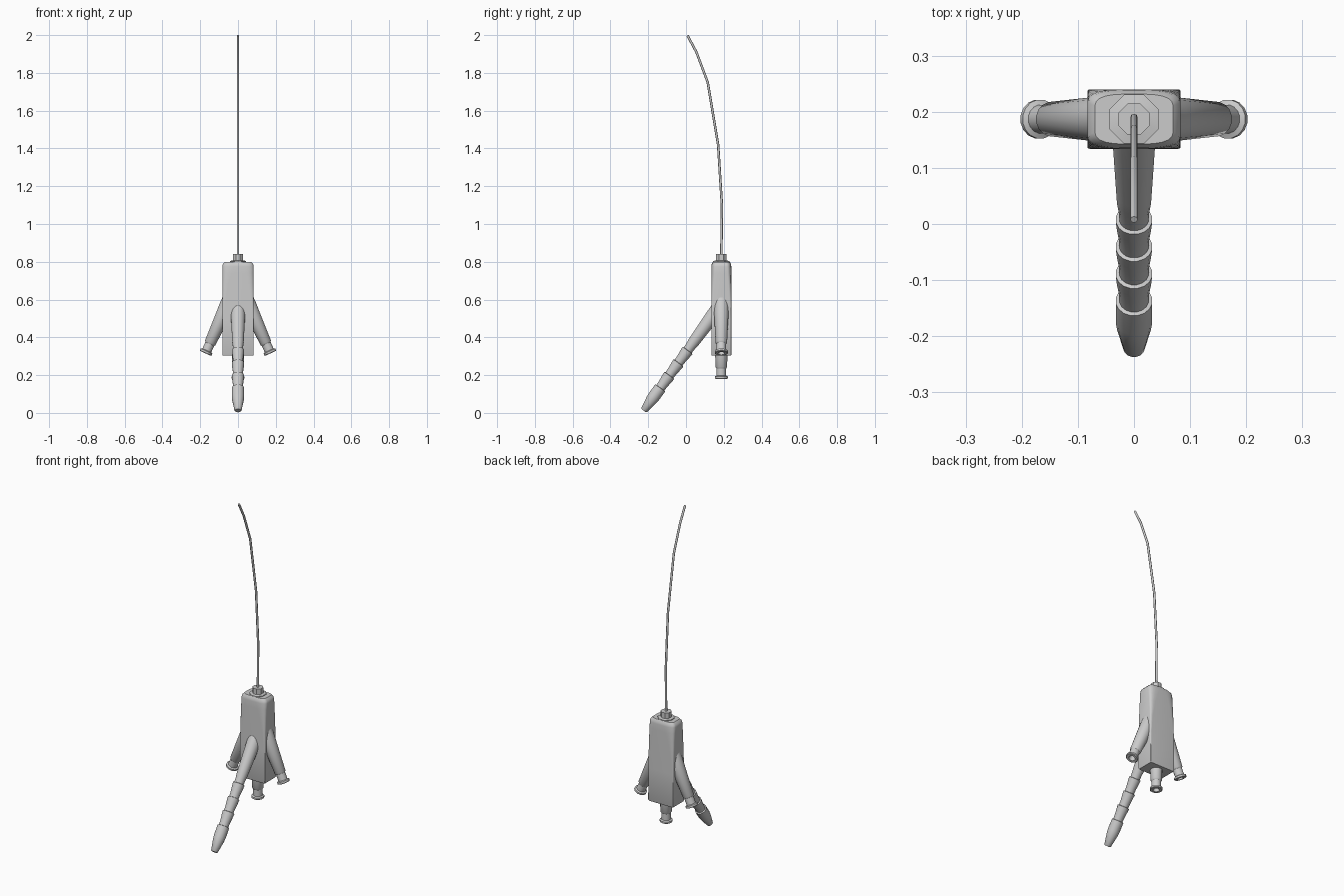
import bpy, bmesh, math
from mathutils import Vector

if "Cube" in bpy.data.objects:
    bpy.data.objects.remove(bpy.data.objects["Cube"])

CY = 0.187  # depth of the body axis


def finish(name, bm, angle=35):
    bmesh.ops.recalc_face_normals(bm, faces=bm.faces)
    me = bpy.data.meshes.new(name)
    bm.to_mesh(me)
    bm.free()
    ob = bpy.data.objects.new(name, me)
    bpy.context.collection.objects.link(ob)
    bpy.ops.object.select_all(action='DESELECT')
    ob.select_set(True)
    bpy.context.view_layer.objects.active = ob
    bpy.ops.object.shade_smooth_by_angle(angle=math.radians(angle))
    return ob


def loft(bm, rings):
    loops = [[bm.verts.new(p) for p in r] for r in rings]
    for a, b in zip(loops, loops[1:]):
        n = len(a)
        for i in range(n):
            bm.faces.new((a[i], a[(i + 1) % n], b[(i + 1) % n], b[i]))
    bm.faces.new(loops[0])
    bm.faces.new(loops[-1])


def turned(name, start, direction, profile, sides=16):
    """Solid of revolution: profile is (distance along the axis, radius)."""
    d = Vector(direction).normalized()
    u = Vector((0, 1, 0)) if abs(d.y) < 0.01 else Vector((1, 0, 0))
    v = d.cross(u)
    rings = []
    for s, r in profile:
        c = Vector(start) + d * s
        rings.append([c + r * (u * math.cos(t) + v * math.sin(t))
                      for t in ((i + 0.5) * math.tau / sides for i in range(sides))])
    bm = bmesh.new()
    loft(bm, rings)
    return finish(name, bm)


def section(z, f, g, scale=1.0):
    """Rounded rectangle: f, g are the flat half lengths of front and side."""
    a, b = 0.083, 0.053
    quarter = []
    for i in range(6):
        t = i / 5
        x = (1 - t) ** 2 * a + 2 * t * (1 - t) * a + t * t * f
        y = (1 - t) ** 2 * g + 2 * t * (1 - t) * b + t * t * b
        quarter.append((x * scale, y * scale))
    pts = quarter + [(-x, y) for x, y in reversed(quarter)]
    pts += [(-x, -y) for x, y in quarter] + [(x, -y) for x, y in reversed(quarter)]
    return [(x, CY + y, z) for x, y in pts]


# Body: rectangular at the bottom, rounding off towards the top
bm = bmesh.new()
loft(bm, [section(0.303, 0.076, 0.047, 0.96), section(0.309, 0.078, 0.049),
          section(0.50, 0.077, 0.047), section(0.60, 0.068, 0.043),
          section(0.69, 0.051, 0.037), section(0.74, 0.036, 0.033),
          section(0.775, 0.022, 0.03), section(0.788, 0.02, 0.029, 0.97),
          section(0.80, 0.02, 0.028, 0.84)])
finish("body", bm)

# Stepped octagonal collar on top
turned("top_collar", (0, CY, 0.78), (0, 0, 1),
       [(0, 0.047), (0.024, 0.047), (0.027, 0.03), (0.06, 0.03), (0.06, 0.01)], 8)

# Ports: tapered branch, neck, flange and hollow mouth, measured from the mouth
def mouth(r):
    return [(0.04, 0.014), (0.0, 0.018), (0.0, 0.031), (0.003, 0.035),
            (0.013, 0.035), (0.017, 0.026), (0.055, 0.026), (0.062, r)]

for side, label in ((1, "right"), (-1, "left")):
    turned(label + "_port", (0.172 * side, CY, 0.315), (-0.41 * side, 0, 0.91),
           mouth(0.031) + [(0.28, 0.041), (0.36, 0.041)])
turned("bottom_port", (0, CY, 0.18), (0, 0, 1), mouth(0.031) + [(0.15, 0.034)])

# Front arm: blunt tip, stepped barbs, then a plain tube into the body
profile = [(0, 0.015), (0.004, 0.019), (0.07, 0.031), (0.09, 0.033), (0.148, 0.033)]
for k in range(4):
    s = 0.15 + 0.082 * k
    profile += [(s, 0.0265), (s + 0.025, 0.0275), (s + 0.055, 0.031), (s + 0.08, 0.033)]
profile[-1] = (0.475, 0.032)
profile += [(0.62, 0.038), (0.68, 0.039)]
turned("front_arm", (0, -0.224, 0.012), (0, 0.59, 0.81), profile)

# Long thin curved tube
path = [(CY, 0.82), (0.19, 1.1), (0.17, 1.42), (0.115, 1.75),
        (0.055, 1.91), (0.008, 1.998)]
cu = bpy.data.curves.new("thin_tube", 'CURVE')
cu.dimensions = '3D'
cu.bevel_depth = 0.0065
cu.bevel_resolution = 2
cu.use_fill_caps = True
sp = cu.splines.new('POLY')
sp.points.add(len(path) - 1)
for p, (y, z) in zip(sp.points, path):
    p.co = (0, y, z, 1)
bpy.context.collection.objects.link(bpy.data.objects.new("thin_tube", cu))
